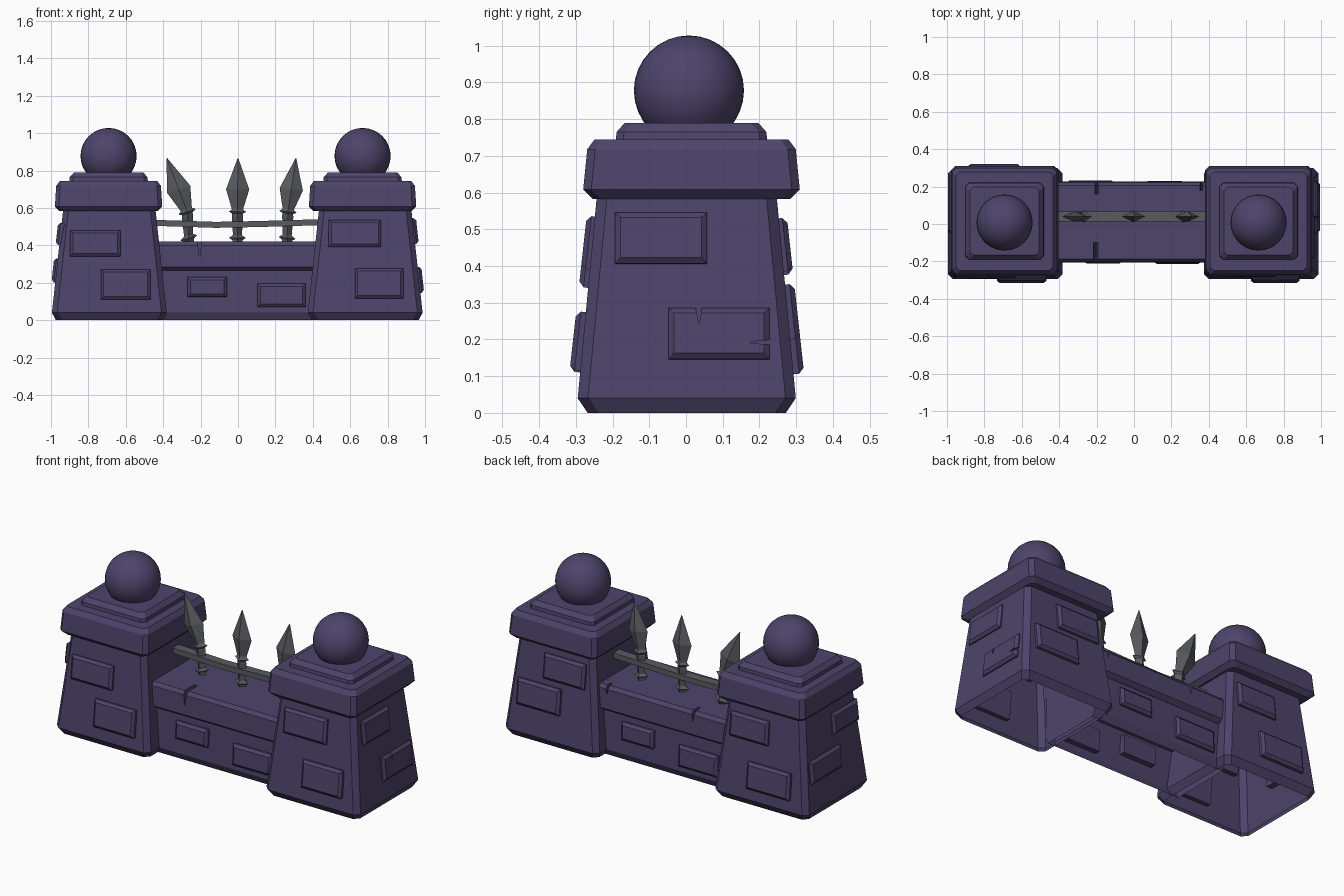
import bpy, bmesh, math
from mathutils import Matrix

if "Cube" in bpy.data.objects:
    bpy.data.objects.remove(bpy.data.objects["Cube"])


def material(name, col):
    m = bpy.data.materials.new(name)
    m.diffuse_color = (*col, 1)
    m.use_nodes = True
    m.node_tree.nodes["Principled BSDF"].inputs["Base Color"].default_value = m.diffuse_color
    return m


STONE = material("purple stone", (0.075, 0.058, 0.145))
IRON = material("grey iron", (0.098, 0.105, 0.117))


def add(name, bm, mat):
    bmesh.ops.recalc_face_normals(bm, faces=bm.faces)
    me = bpy.data.meshes.new(name)
    bm.to_mesh(me)
    bm.free()
    me.materials.append(mat)
    ob = bpy.data.objects.new(name, me)
    bpy.context.collection.objects.link(ob)
    return ob


def loft(name, rings, mat=STONE, at=(0, 0, 0), chamfer=0.0, open_bottom=False, matrix=None):
    """Stack of rectangles (z, half x, half y), corners optionally cut."""
    bm = bmesh.new()
    loops = []
    for z, hx, hy in rings:
        c = chamfer
        if c:
            pts = [(hx, -hy + c), (hx, hy - c), (hx - c, hy), (-hx + c, hy),
                   (-hx, hy - c), (-hx, -hy + c), (-hx + c, -hy), (hx - c, -hy)]
        else:
            pts = [(hx, -hy), (hx, hy), (-hx, hy), (-hx, -hy)]
        loops.append([bm.verts.new((x, y, z)) for x, y in pts])
    n = len(loops[0])
    for a, b in zip(loops, loops[1:]):
        for i in range(n):
            bm.faces.new((a[i], a[(i + 1) % n], b[(i + 1) % n], b[i]))
    bm.faces.new(loops[-1])
    if not open_bottom:
        bm.faces.new(loops[0][::-1])
    bm.transform(matrix or Matrix.Translation(at))
    return add(name, bm, mat)


def plate(name, cx, cy, face, u0, u1, z0, z1, half, slope):
    """Raised stone on a leaning face; face is in quarter turns from the front."""
    u, z = (u0 + u1) / 2, (z0 + z1) / 2
    w, h = (u1 - u0) / 2, (z1 - z0) / 2
    d = half - slope * (z - 0.04)
    m = (Matrix.Translation((cx, cy, 0)) @ Matrix.Rotation(face * math.pi / 2, 4, 'Z')
         @ Matrix.Translation((u, -d, z))
         @ Matrix.Rotation(math.pi / 2 - math.atan(slope), 4, 'X'))
    return loft(name, [(-0.035, w, h), (0.012, w, h), (0.025, w - 0.015, h - 0.015)], matrix=m)


def crack(target, matrix, length, w, depth):
    """Cut a tapering notch along local -z."""
    c = loft("crack_cutter", [(-length, 0.001, depth), (0.02, w, depth)], matrix=matrix)
    c.hide_render = True
    c.hide_set(True)
    c.display_type = 'WIRE'
    mod = target.modifiers.new("crack", 'BOOLEAN')
    mod.operation = 'DIFFERENCE'
    mod.object = c


# Pillars: tapered hollow body, cap, upper step and ball
for side, px, cx in (("left", -0.688, -0.692), ("right", 0.68, 0.666)):
    loft(side + "_pillar", [(0, .285, .27), (.04, .307, .297), (.59, .247, .245)],
         at=(px, 0.002, 0), chamfer=0.028, open_bottom=True)
    loft(side + "_cap", [(.583, .262, .27), (.608, .287, .295), (.718, .28, .284), (.745, .26, .264)],
         at=(cx, 0.015, 0), chamfer=0.022)
    loft(side + "_cap_step", [(.735, .211, .207), (.765, .208, .204), (.79, .185, .182)],
         at=(cx, 0.015, 0), chamfer=0.02)
    bm = bmesh.new()
    bmesh.ops.create_uvsphere(bm, u_segments=32, v_segments=16, radius=0.15)
    bm.transform(Matrix.Translation((cx, 0.008, 0.878)))
    for f in bm.faces:
        f.smooth = True
    add(side + "_ball", bm, STONE)

# Raised stones on the pillars: face, u range, z range (u runs rightwards on each face)
L, R = -0.688, 0.68
stones = [
    (L, 0, -.21, .06, .34, .48), (L, 0, -.045, .22, .11, .27),
    (R, 0, -.195, .085, .39, .535), (R, 0, -.055, .205, .115, .275),
    (R, 2, -.06, .21, .385, .53), (R, 2, -.22, .06, .20, .35),
    (L, 2, -.21, .04, .375, .515), (L, 2, -.08, .2, .105, .26),
    (R, 1, -.195, .055, .405, .545), (R, 1, -.05, .225, .145, .285),
    (L, 3, 0.0, .24, .40, .52), (L, 3, -.235, .05, .20, .33),
]
for i, (cx, face, u0, u1, z0, z1) in enumerate(stones):
    ob = plate("pillar_stone_%d" % (i + 1), cx, 0.002, face, u0, u1, z0, z1, 0.302, 0.11)
    if i == 9:  # the chipped stone on the right side
        turn = Matrix.Rotation(math.pi / 2, 4, 'Z')
        crack(ob, Matrix.Translation((.97, .035, .285)) @ turn, 0.04, 0.012, 0.08)
        crack(ob, Matrix.Translation((.97, .225, .192)) @ turn @ Matrix.Rotation(math.pi / 2, 4, 'Y'),
              0.05, 0.009, 0.08)

# Low wall with overhanging coping
loft("wall", [(0, .44, .18), (.04, .44, .2), (.28, .44, .188)], at=(0, .01, 0), open_bottom=True)
coping = loft("wall_coping", [(.265, .44, .19), (.285, .44, .216), (.40, .44, .212), (.42, .44, .196)],
              at=(0, .01, 0))
crack(coping, Matrix.Translation((-.205, -.18, .42)), 0.08, 0.014, 0.08)
crack(coping, Matrix.Translation((-.2, .22, .42)), 0.06, 0.012, 0.06)
crack(coping, Matrix.Translation((.36, .22, .42)), 0.05, 0.01, 0.04)
for face in (0, 2):
    tag = "front" if face == 0 else "back"
    plate("wall_stone_%s_1" % tag, 0, .01, face, -.27, -.06, .125, .23, 0.2, 0.05)
    plate("wall_stone_%s_2" % tag, 0, .01, face, .105, .36, .07, .195, 0.2, 0.05)

# Iron rail, sagging slightly in the middle
bm = bmesh.new()
rings = []
for x, z in ((-.46, .521), (-.12, .51), (.1, .514), (.44, .524)):
    rings.append([bm.verts.new((x, .04 + y, z + h)) for y, h in
                  ((-.027, -.016), (.027, -.016), (.027, .016), (-.027, .016))])
for a, b in zip(rings, rings[1:]):
    for i in range(4):
        bm.faces.new((a[i], a[(i + 1) % 4], b[(i + 1) % 4], b[i]))
bm.faces.new(rings[0])
bm.faces.new(rings[-1])
add("rail", bm, IRON)

# Spear posts: four-sided profile (z, half width x, half depth y), heads leaning
profile = [(.41, .026, .026), (.428, .026, .026), (.44, .045, .03), (.455, .024, .024),
           (.555, .03, .027), (.57, .028, .027), (.58, .046, .032), (.592, .03, .024),
           (.60, .032, .02), (.70, .062, .03), (.866, .002, .001)]
for name, x0, low, lean in (("left", -.262, -.06, -.32), ("middle", -.003, 0, .01), ("right", .262, .03, .12)):
    bm = bmesh.new()
    loops = []
    for z, rx, ry in profile:
        x = x0 + low * (z - .42) + lean * max(0, z - .58)
        dz = -lean * rx
        loops.append([bm.verts.new(p) for p in (
            (x + rx, .04, z + dz), (x, .04 + ry, z), (x - rx, .04, z - dz), (x, .04 - ry, z))])
    for a, b in zip(loops, loops[1:]):
        for i in range(4):
            bm.faces.new((a[i], a[(i + 1) % 4], b[(i + 1) % 4], b[i]))
    bm.faces.new(loops[0])
    bm.faces.new(loops[-1])
    add(name + "_spear", bm, IRON)
